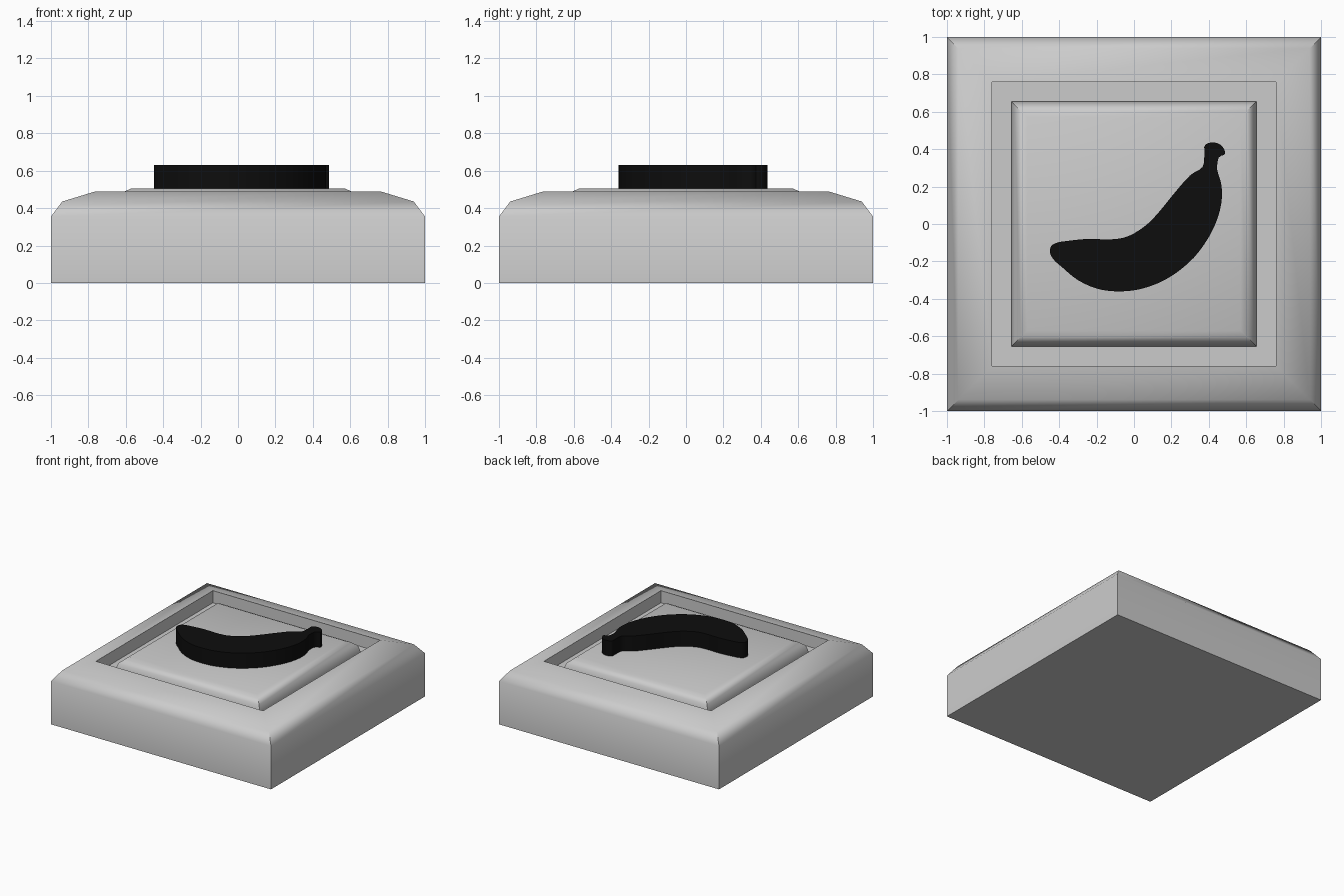
import bpy, bmesh, math
from mathutils import Vector

if "Cube" in bpy.data.objects:
    bpy.data.objects.remove(bpy.data.objects["Cube"])


def finish(name, bm, angle, color=None):
    bmesh.ops.recalc_face_normals(bm, faces=bm.faces)
    mesh = bpy.data.meshes.new(name)
    bm.to_mesh(mesh)
    bm.free()
    obj = bpy.data.objects.new(name, mesh)
    bpy.context.collection.objects.link(obj)
    if color:
        mat = bpy.data.materials.new(name + "_colour")
        mat.diffuse_color = color
        mat.use_nodes = True
        mat.node_tree.nodes["Principled BSDF"].inputs["Base Color"].default_value = mat.diffuse_color
        mesh.materials.append(mat)
    bpy.ops.object.select_all(action='DESELECT')
    bpy.context.view_layer.objects.active = obj
    obj.select_set(True)
    bpy.ops.object.shade_smooth_by_angle(angle=math.radians(angle))
    return obj


def square_stack(name, profile):
    """Loft square rings given as (half width, z), closed at both ends."""
    bm = bmesh.new()
    rings = [[bm.verts.new((sx * r, sy * r, z))
              for sx, sy in ((-1, -1), (1, -1), (1, 1), (-1, 1))]
             for r, z in profile]
    for a, b in zip(rings, rings[1:]):
        for i in range(4):
            j = (i + 1) % 4
            bm.faces.new((a[i], a[j], b[j], b[i]))
    bm.faces.new(rings[0][::-1])
    bm.faces.new(rings[-1])
    return finish(name, bm, 45)


def smooth_outline(pts, steps):
    """Closed Catmull-Rom curve through the points."""
    pts = [Vector(p) for p in pts]
    n = len(pts)
    out = []
    for i in range(n):
        a, b, c, d = (pts[(i + k) % n] for k in (-1, 0, 1, 2))
        for s in range(steps):
            t = s / steps
            out.append(0.5 * (2 * b + (c - a) * t
                              + (2 * a - 5 * b + 4 * c - d) * t * t
                              + (3 * b - a - 3 * c + d) * t ** 3))
    return out


FLOOR = 0.39

# Key base: chamfered outside, square recess in the top
square_stack("base", [(1, 0), (1, 0.355), (0.94, 0.435), (0.76, 0.49),
                      (0.76, FLOOR)])

# Raised button pad inside the recess
square_stack("button_pad", [(0.655, FLOOR), (0.655, 0.41), (0.64, 0.46),
                            (0.605, 0.49), (0.57, 0.505)])

# Banana relief: extruded smooth outline
outline = [(-0.45, -0.15), (-0.43, -0.19), (-0.38, -0.235), (-0.30, -0.30),
           (-0.20, -0.345), (-0.10, -0.36), (0.01, -0.353), (0.12, -0.32),
           (0.22, -0.265), (0.32, -0.18), (0.40, -0.07), (0.45, 0.04),
           (0.47, 0.14), (0.465, 0.22), (0.445, 0.29), (0.453, 0.355),
           (0.487, 0.375), (0.472, 0.415), (0.43, 0.436), (0.38, 0.423),
           (0.376, 0.375), (0.367, 0.305), (0.30, 0.26), (0.22, 0.17),
           (0.13, 0.06), (0.06, -0.01), (-0.03, -0.065), (-0.12, -0.082),
           (-0.25, -0.08), (-0.35, -0.09), (-0.405, -0.098), (-0.44, -0.115)]
bm = bmesh.new()
bottom = bm.faces.new([bm.verts.new((p.x, p.y, 0.50))
                       for p in smooth_outline(outline, 3)])
side = bmesh.ops.extrude_face_region(bm, geom=[bottom], use_keep_orig=True)
bmesh.ops.translate(bm, vec=(0, 0, 0.13),
                    verts=[g for g in side["geom"]
                           if isinstance(g, bmesh.types.BMVert)])
finish("banana", bm, 40, (0.004, 0.004, 0.004, 1))
